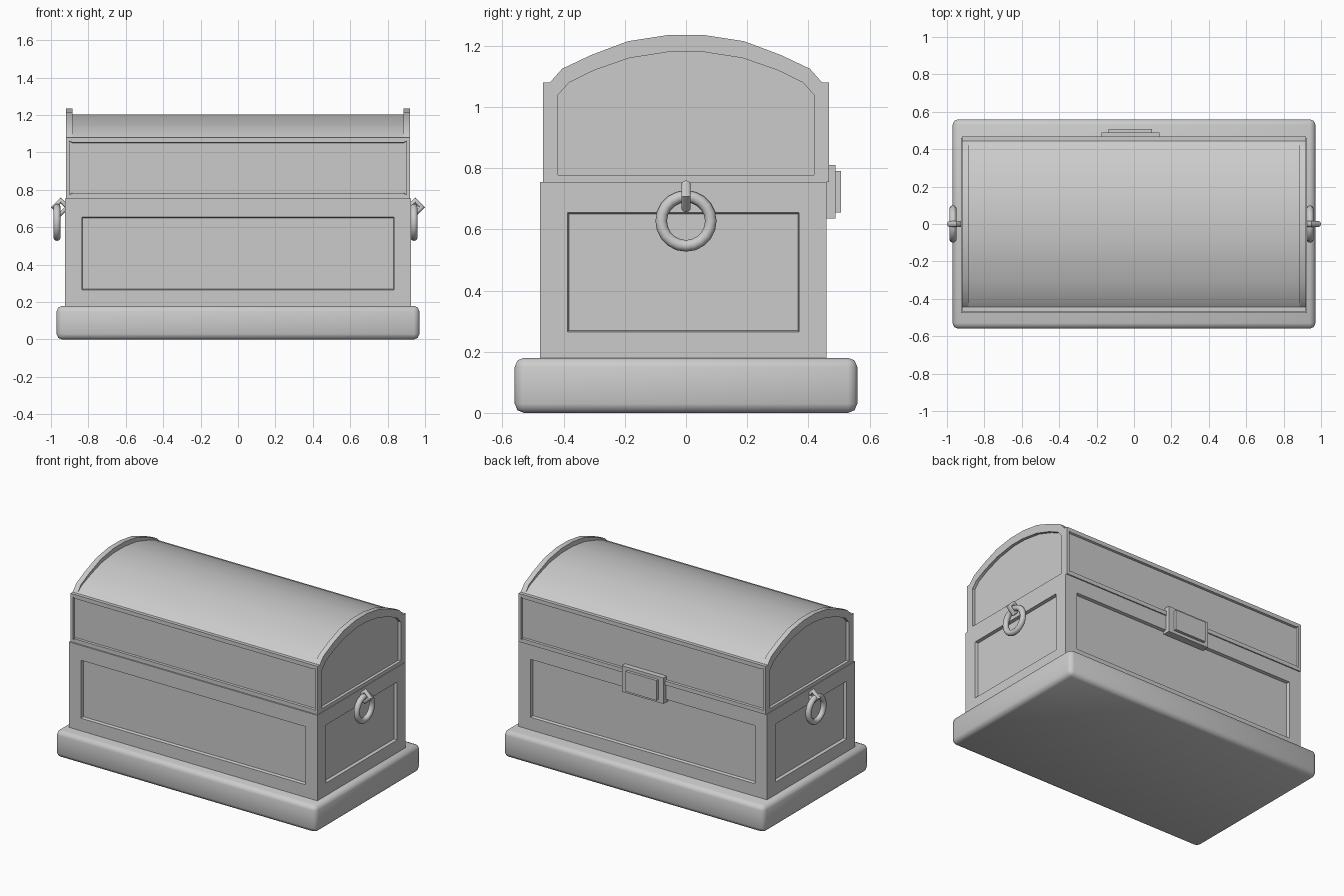
import bpy, bmesh
from math import pi, radians
from mathutils import Vector

if "Cube" in bpy.data.objects:
    bpy.data.objects.remove(bpy.data.objects["Cube"])


def finish(bm, name):
    bmesh.ops.recalc_face_normals(bm, faces=bm.faces[:])
    me = bpy.data.meshes.new(name)
    bm.to_mesh(me)
    bm.free()
    ob = bpy.data.objects.new(name, me)
    bpy.context.collection.objects.link(ob)
    return ob


def box_bm(lo, hi):
    bm = bmesh.new()
    bmesh.ops.create_cube(bm, size=1)
    lo, hi = Vector(lo), Vector(hi)
    for v in bm.verts:
        v.co = Vector([(lo[i] + hi[i]) / 2 + v.co[i] * (hi[i] - lo[i]) for i in range(3)])
    return bm


def smooth(ob, angle):
    bpy.ops.object.select_all(action='DESELECT')
    ob.select_set(True)
    bpy.context.view_layer.objects.active = ob
    bpy.ops.object.shade_smooth_by_angle(angle=radians(angle))


# plinth with rounded edges
bm = box_bm((-0.97, -0.56, 0), (0.97, 0.56, 0.18))
bmesh.ops.bevel(bm, geom=bm.edges[:], offset=0.03, segments=2, profile=0.5, affect='EDGES')
smooth(finish(bm, "plinth"), 50)

# body with a sunken panel on each of the four sides
bm = box_bm((-0.925, -0.477, 0.17), (0.925, 0.46, 0.755))
bm.normal_update()
sides = [f for f in bm.faces if abs(f.normal.z) < 0.5]
bmesh.ops.inset_individual(bm, faces=sides, thickness=0.127)
for f in sides:
    for v in f.verts:
        v.co.z = 0.655 if v.co.z > 0.45 else 0.265
    n = f.normal.copy()
    new = bmesh.ops.inset_individual(bm, faces=[f], thickness=0.006)
    for v in f.verts:
        v.co -= n * 0.02
finish(bm, "chest_body")

# lid: matching cross-sections (y, z) lofted along x
half = [(0.468, 0.755), (0.468, 1.08), (0.445, 1.08), (0.405, 1.125),
        (0.31, 1.17), (0.19, 1.215), (0.06, 1.235)]
half_panel = [(0.418, 0.778), (0.418, 1.0), (0.418, 1.04), (0.382, 1.08),
              (0.30, 1.12), (0.185, 1.16), (0.05, 1.181)]


def mirrored(pts):
    return pts + [(-y, z) for y, z in reversed(pts)]


outer = mirrored(half)
panel = mirrored(half_panel)
vault = [(y * (0.98 if z > 1.09 else 1), 1.08 + (z - 1.08) * 0.8 if z > 1.09 else z)
         for y, z in outer]
stations = [(0.90, panel), (0.92, panel), (0.92, outer), (0.885, outer), (0.885, vault)]
stations = [(-x, p) for x, p in stations] + list(reversed(stations))

bm = bmesh.new()
rings = [[bm.verts.new((x, y, z)) for y, z in p] for x, p in stations]
count = len(outer)
for a, b in zip(rings, rings[1:]):
    for i in range(count):
        j = (i + 1) % count
        bm.faces.new((a[i], a[j], b[j], b[i]))
bm.faces.new(rings[0])
bm.faces.new(rings[-1])
bmesh.ops.remove_doubles(bm, verts=bm.verts[:], dist=0.0005)
bmesh.ops.recalc_face_normals(bm, faces=bm.faces[:])

# merge the long lid sides, then sink their panels
cuts = [e for e in bm.edges
        if all(abs(abs(v.co.x) - 0.885) < 0.001 and abs(abs(v.co.y) - 0.468) < 0.001
               for v in e.verts) and abs(e.verts[0].co.z - e.verts[1].co.z) > 0.2]
bmesh.ops.dissolve_edges(bm, edges=cuts, use_verts=False)
bm.normal_update()
walls = [f for f in bm.faces if abs(f.normal.y) > 0.95 and f.calc_area() > 0.4]
bmesh.ops.inset_individual(bm, faces=walls, thickness=0.027)
bmesh.ops.inset_individual(bm, faces=walls, thickness=0.002, depth=-0.015)
smooth(finish(bm, "domed_lid"), 28)

# latch plate on the back
finish(box_bm((-0.173, 0.44, 0.635), (0.136, 0.488, 0.81)), "latch_plate")
finish(box_bm((-0.136, 0.48, 0.655), (0.096, 0.507, 0.79)), "latch_face")

# ring handles hanging from small eyes
for side, ring_x, eye_x in (("left", -0.968, -0.948), ("right", 0.941, 0.948)):
    bpy.ops.mesh.primitive_torus_add(major_segments=20, minor_segments=10, major_radius=0.081,
                                     minor_radius=0.019, location=(ring_x, 0, 0.627),
                                     rotation=(0, pi / 2, 0))
    bpy.context.object.name = side + "_ring_handle"
    smooth(bpy.context.object, 60)
    bpy.ops.mesh.primitive_torus_add(major_segments=4, minor_segments=10, major_radius=0.036,
                                     minor_radius=0.016, location=(eye_x, 0, 0.708),
                                     rotation=(pi / 2, 0, 0))
    bpy.context.object.name = side + "_handle_eye"
    smooth(bpy.context.object, 60)
